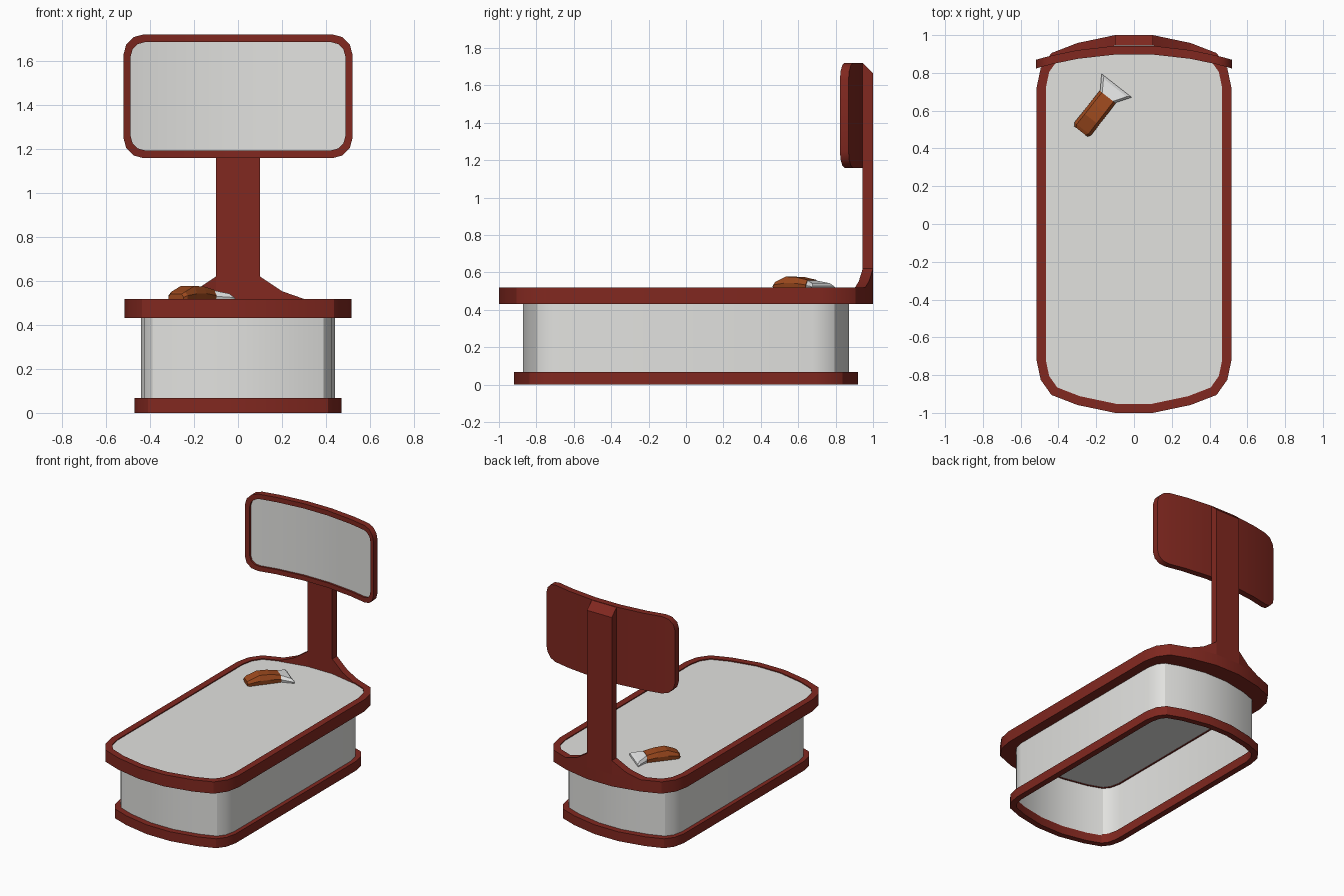
import bpy, bmesh, math
from mathutils import Vector

if "Cube" in bpy.data.objects:
    bpy.data.objects.remove(bpy.data.objects["Cube"])


def material(name, rgb):
    m = bpy.data.materials.new(name)
    m.diffuse_color = (*rgb, 1)
    m.use_nodes = True
    m.node_tree.nodes["Principled BSDF"].inputs["Base Color"].default_value = m.diffuse_color
    return m


RED = material("dark red trim", (0.22, 0.021, 0.014))
GREY = material("light grey panel", (0.76, 0.76, 0.74))
ORANGE = material("orange brown", (0.34, 0.068, 0.013))
SILVER = material("pale silver", (0.82, 0.83, 0.83))


def make(name, verts, faces, mat, smooth=32):
    me = bpy.data.meshes.new(name)
    me.from_pydata([tuple(v) for v in verts], [], faces)
    me.materials.append(mat)
    # consistent normals
    bm = bmesh.new()
    bm.from_mesh(me)
    bmesh.ops.recalc_face_normals(bm, faces=bm.faces)
    bm.to_mesh(me)
    bm.free()
    for p in me.polygons:
        p.use_smooth = smooth > 0
    if smooth:
        me.set_sharp_from_angle(angle=math.radians(smooth))
    ob = bpy.data.objects.new(name, me)
    bpy.context.collection.objects.link(ob)
    return ob


def loft(loops, closed=False, caps=False):
    """Bridge equal-length loops; closed joins last to first."""
    n, k = len(loops[0]), len(loops)
    verts = [v for lp in loops for v in lp]
    faces = []
    for a in range(k if closed else k - 1):
        b = (a + 1) % k
        for i in range(n):
            j = (i + 1) % n
            faces.append((a * n + i, a * n + j, b * n + j, b * n + i))
    if caps:
        faces.append(tuple(range(n))[::-1])
        faces.append(tuple(range((k - 1) * n, k * n)))
    return verts, faces


# Plan outline of the counter, counter-clockwise
Q = [(0.515, 0.725), (0.494, 0.825), (0.437, 0.905), (0.30, 0.958), (0.10, 1.0)]
PLAN = (Q + [(-x, y) for x, y in Q[::-1]]
        + [(-x, -y) for x, y in Q] + [(x, -y) for x, y in Q[::-1]])


def plan(z, inset=0.0, sy=1.0):
    """Outline moved inwards by inset, then squashed along y."""
    pts = [Vector(p) for p in PLAN]
    out = []
    for i, p in enumerate(pts):
        d1 = (p - pts[i - 1]).normalized()
        d2 = (pts[(i + 1) % len(pts)] - p).normalized()
        n1, n2 = Vector((-d1.y, d1.x)), Vector((-d2.y, d2.x))
        q = p + (n1 + n2) / (1 + n1.dot(n2)) * inset
        out.append((q.x, q.y * sy, z))
    return out


# Plinth ring, hollow body wall, counter rim and counter panel
P = 0.963
make("plinth_trim", *loft([plan(0, 0.045, P), plan(0.068, 0.045, P), plan(0.068, 0.09, P),
                           plan(0, 0.09, P)], closed=True), RED)
W = 0.943
make("body_wall", *loft([plan(0.06, 0.075, W), plan(0.44, 0.075, W)]), GREY)
make("counter_rim", *loft([plan(0.432), plan(0.518), plan(0.518, 0.048), plan(0.505, 0.048),
                           plan(0.505, 0.085, W), plan(0.432, 0.085, W)], closed=True), RED)
make("counter_panel", *loft([plan(0.436, 0.084, W), plan(0.506, 0.084, W), plan(0.507, 0.047),
                             plan(0.511, 0.047)], caps=True), GREY)

# Post with chamfered top
side = [(0.945, 0.50), (1.0, 0.50), (1.0, 1.665), (0.945, 1.718)]
make("post", *loft([[(s, y, z) for y, z in side] for s in (-0.1, 0.1)], caps=True), RED)

# Flared feet of the post, following the counter's back edge
for s, label in ((-1, "left"), (1, "right")):
    cols = [(0.1, 1.0, 0.62), (0.2, 0.979, 0.553), (0.3, 0.958, 0.518)]
    make(label + "_post_flare",
         *loft([[(s * x, y - 0.055, 0.50), (s * x, y, 0.50), (s * x, y, z), (s * x, y - 0.055, z)]
                for x, y, z in cols], caps=True), RED)

# Curved display: rounded rectangle made from columns, bent towards the front
ZC = 1.439


def bent(w, h, r, depth):
    half = [(0.1, h), (0.3, h)]
    for k in range(4):
        a = math.radians(90 - 30 * k)
        half.append((w - r + r * math.cos(a), h - r + r * math.sin(a)))
    c = [(-x, z) for x, z in half[::-1]] + half
    pts = c + [(x, -z) for x, z in c[::-1]]
    return [(x, 0.946 - 0.285 * x * x - depth, ZC + z) for x, z in pts]


def strips(n):
    return [(i, i + 1, n - 2 - i, n - 1 - i) for i in range(n // 2 - 1)]


outer, inner = (0.52, 0.281, 0.09), (0.488, 0.246, 0.065)
v, f = loft([bent(*outer, 0), bent(*outer, 0.046), bent(*inner, 0.046), bent(*inner, 0.025)])
n = len(v) // 4
make("display_frame", v, f + strips(n), RED)
make("display_screen", bent(*inner, 0.032), strips(n), GREY)

# Hand scanner lying on the counter, built from cross-sections along its axis
UX, UY = 0.616, 0.788


def section(s, w, zs, zt, top=0.72):
    pts = [(-w * 0.92, 0.511), (w * 0.92, 0.511), (w, zs), (w * top, zt), (-w * top, zt), (-w, zs)]
    return [(-0.278 + UX * s + UY * t, 0.495 + UY * s - UX * t, z) for t, z in pts]


make("scanner_handle", *loft([section(-0.006, 0.044, 0.526, 0.54), section(0.01, 0.056, 0.533, 0.55),
                              section(0.08, 0.055, 0.542, 0.577),
                              section(0.15, 0.055, 0.542, 0.574),
                              section(0.225, 0.054, 0.533, 0.56)], caps=True), ORANGE, smooth=0)
make("scanner_head", *loft([section(0.224, 0.05, 0.53, 0.557),
                            section(0.288, 0.092, 0.525, 0.542, 0.84),
                            section(0.302, 0.102, 0.521, 0.527, 0.9)], caps=True), SILVER, smooth=0)
